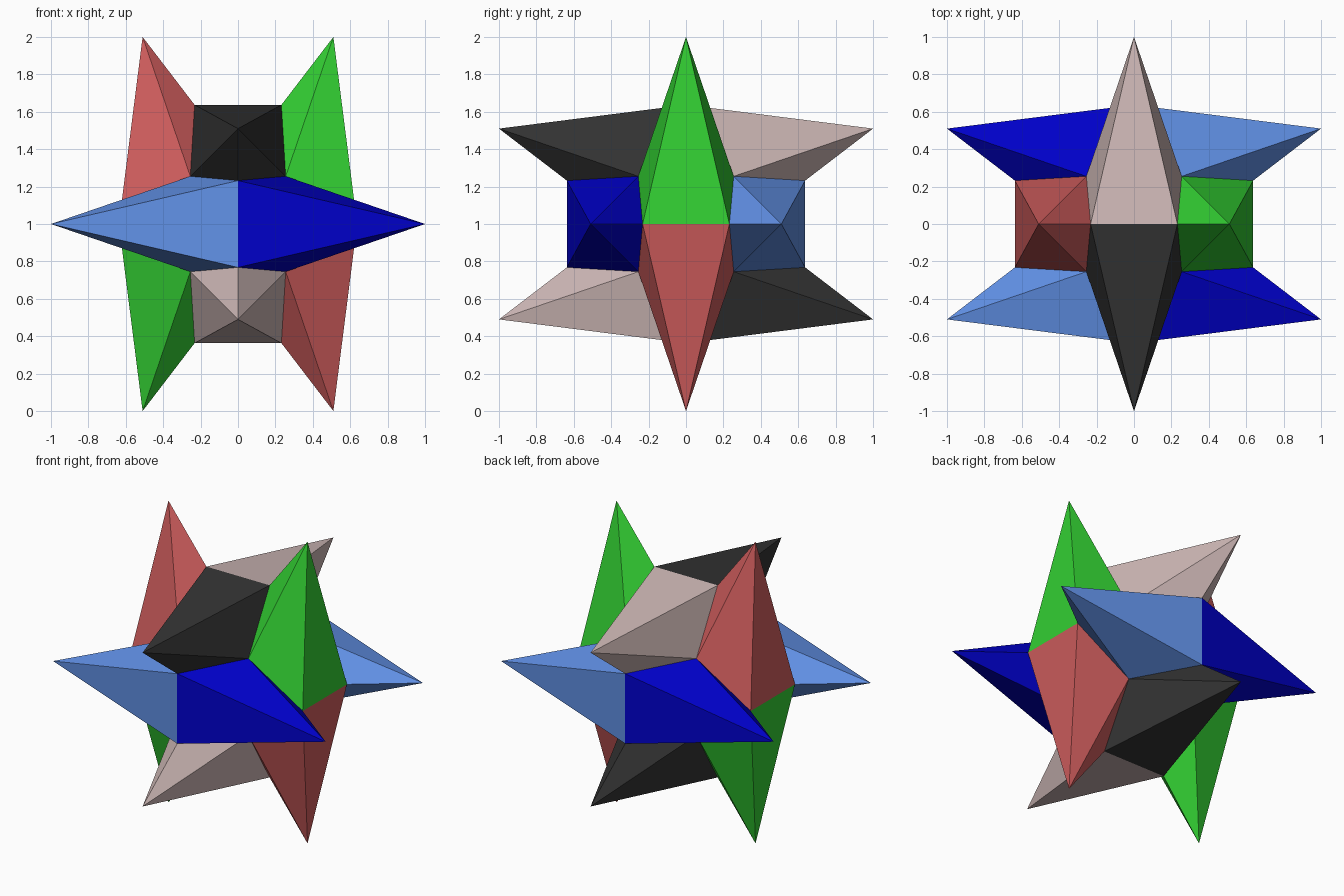
import bpy
import bmesh
from mathutils import Vector

if "Cube" in bpy.data.objects:
    bpy.data.objects.remove(bpy.data.objects["Cube"])

TIP, EDGE, HALF, CUBE = 0.51, 0.637, 0.232, 0.255
CENTRE = Vector((0, 0, 1))


def linear(c):
    c /= 255
    return c / 12.92 if c <= 0.04045 else ((c + 0.055) / 1.055) ** 2.4


def material(name, rgb):
    m = bpy.data.materials.new(name)
    m.diffuse_color = [linear(c) for c in rgb] + [1]
    m.use_nodes = True
    m.node_tree.nodes["Principled BSDF"].inputs["Base Color"].default_value = m.diffuse_color
    return m


def spike(name, long_axis, side_axis, long_sign, side_sign, mat):
    """Five-sided point leaning from long_axis towards side_axis."""
    third = 3 - long_axis - side_axis

    def point(a, b, c):
        v = Vector((0, 0, 0))
        v[long_axis], v[side_axis], v[third] = a * long_sign, b * side_sign, c
        return v

    base = [point(0, EDGE, HALF), point(CUBE, CUBE, CUBE), point(EDGE, HALF, 0),
            point(CUBE, CUBE, -CUBE), point(0, EDGE, -HALF)]
    # The base edge shared with the mirrored neighbour lies on the side axis
    tip = point(1, TIP, 0)
    bm = bmesh.new()
    ring = [bm.verts.new(p + CENTRE) for p in base]
    top = bm.verts.new(tip + CENTRE)
    for i in range(5):
        tri = [ring[i], ring[(i + 1) % 5], top]
        a, b, c = (v.co for v in tri)
        inside = tip * 0.3 + CENTRE
        if (b - a).cross(c - a).dot(a - inside) < 0:
            tri.reverse()
        bm.faces.new(tri)
    mesh = bpy.data.meshes.new(name)
    bm.to_mesh(mesh)
    bm.free()
    mesh.materials.append(mat)
    bpy.context.collection.objects.link(bpy.data.objects.new(name, mesh))


light_blue = material("light blue", (100, 149, 237))
dark_blue = material("dark blue", (0, 0, 205))
green = material("green", (50, 205, 50))
red = material("red", (205, 92, 92))
pink = material("pale pink", (205, 183, 181))
charcoal = material("charcoal", (51, 51, 51))

# Three families of four spikes; opposite spikes share a colour
families = [("side_spike", 0, 1, light_blue, dark_blue),
            ("upright_spike", 2, 0, green, red),
            ("front_back_spike", 1, 2, pink, charcoal)]
for name, long_axis, side_axis, same, opposite in families:
    for s in (1, -1):
        for t in (1, -1):
            spike(f"{name}_{'plus' if s > 0 else 'minus'}_{'plus' if t > 0 else 'minus'}",
                  long_axis, side_axis, s, t, same if s == t else opposite)
